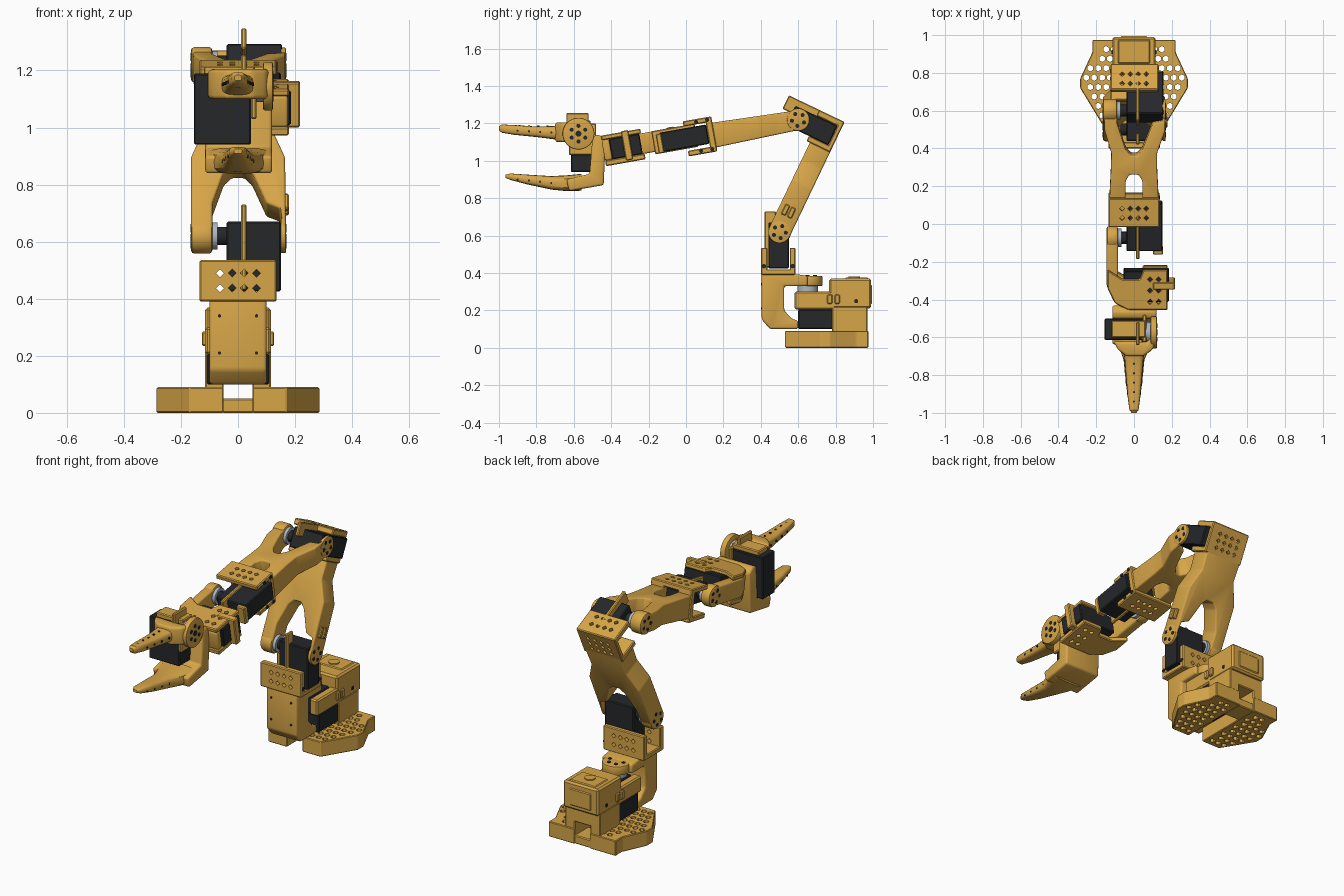
import bpy, bmesh
from math import radians, sin, cos, pi
from mathutils import Matrix, Vector

if "Cube" in bpy.data.objects:
    bpy.data.objects.remove(bpy.data.objects["Cube"])

def material(name, c):
    m = bpy.data.materials.new(name)
    m.diffuse_color = (*c, 1)
    m.use_nodes = True
    m.node_tree.nodes["Principled BSDF"].inputs["Base Color"].default_value = m.diffuse_color
    return m
GOLD = material("printed_gold", (0.68, 0.38, 0.065))
BLACK = material("motor_black", (0.018, 0.02, 0.023))
STEEL = material("horn_grey", (0.42, 0.48, 0.54))
ID = Matrix()

def frame(y, z, deg):
    return Matrix.Translation((0, y, z)) @ Matrix.Rotation(radians(deg), 4, 'X')

def finish(bm, name, mat, M=ID, bev=0.0, seg=2, smooth=True):
    bmesh.ops.recalc_face_normals(bm, faces=bm.faces[:])
    if bev:
        edges = [e for e in bm.edges if e.calc_face_angle(0) > 0.3]
        bmesh.ops.bevel(bm, geom=edges, offset=bev, segments=seg, profile=0.5, affect='EDGES', clamp_overlap=True)
    bm.transform(M)
    me = bpy.data.meshes.new(name)
    bm.to_mesh(me)
    bm.free()
    ob = bpy.data.objects.new(name, me)
    bpy.context.collection.objects.link(ob)
    me.materials.append(mat)
    if smooth:
        bpy.ops.object.select_all(action='DESELECT')
        ob.select_set(True)
        bpy.context.view_layer.objects.active = ob
        bpy.ops.object.shade_smooth_by_angle(angle=radians(35))
    return ob

def box(name, x, y, z, mat=GOLD, M=ID, bev=0.005, smooth=True):
    bm = bmesh.new()
    bmesh.ops.create_cube(bm, size=1)
    for v in bm.verts:
        v.co = [(a[0] + a[1]) / 2 + c * (a[1] - a[0]) for a, c in zip((x, y, z), v.co)]
    return finish(bm, name, mat, M, bev, 1, smooth)

def add_rod(bm, a, b, r, n):
    a, b = Vector(a), Vector(b)
    R = (b - a).to_track_quat('Z', 'Y').to_matrix().to_4x4()
    bmesh.ops.create_cone(bm, cap_ends=True, segments=n, radius1=r, radius2=r, depth=(b - a).length,
                          matrix=Matrix.Translation((a + b) / 2) @ R)

def rods(name, pairs, r, mat=GOLD, M=ID, n=32, bev=0.0):
    bm = bmesh.new()
    for a, b in pairs:
        add_rod(bm, a, b, r, n)
    return finish(bm, name, mat, M, bev)

def prism(name, pts, axis, lo, hi, mat=GOLD, M=ID, bev=0.01, taper=0.0, seg=3, smooth=True):
    bm = bmesh.new()
    bm.faces.new([bm.verts.new(Vector(p[:axis] + (lo,) + p[axis:])) for p in pts])
    new = bmesh.ops.extrude_face_region(bm, geom=bm.faces[:])['geom']
    for v in new:
        if isinstance(v, bmesh.types.BMVert):
            v.co[axis] = hi
    for v in bm.verts:
        v.co.y *= 1 + taper * v.co.z if taper else 1
    return finish(bm, name, mat, M, bev, seg, smooth)

def drill(ob, pairs, r, n=4, M=ID):
    cut = rods(ob.name + "_cutter", pairs, r, BLACK, M, n)
    cut.hide_render = True
    cut.hide_set(True)
    mod = ob.modifiers.new("holes", 'BOOLEAN')
    mod.operation, mod.object = 'DIFFERENCE', cut

def loft(name, secs, n=16, mat=GOLD):
    # rounded sections (x, y, z, half width, half height) swept along y
    bm = bmesh.new()
    rings = []
    for x, y, z, w, h in secs:
        ring = []
        for i in range(n):
            c, s = cos(2 * pi * i / n), sin(2 * pi * i / n)
            ring.append(bm.verts.new((x + w * abs(c) ** .6 * (1 if c > 0 else -1), y, z + h * abs(s) ** .6 * (1 if s > 0 else -1))))
        rings.append(ring)
    for a, b in zip(rings, rings[1:]):
        for i in range(n):
            bm.faces.new((a[i], a[(i + 1) % n], b[(i + 1) % n], b[i]))
    bm.faces.new(rings[0])
    bm.faces.new(rings[-1])
    return finish(bm, name, mat)

def screws(name, x0, x1, M, ring=0.034, n=5, r=0.011, y=0, z=0):
    c = [(y + ring * sin(2 * pi * i / n), z + ring * cos(2 * pi * i / n)) for i in range(n)]
    rods(name, [((x0, p, q), (x1, p, q)) for p, q in c], r, BLACK, M, 12)

def joint(name, M, left=-0.165, inner=-0.09, right=True):
    # rounded fork ends, servo horn and screw rings around the local x axis
    rods(name + "_left_cap", [((left, 0, 0), (inner, 0, 0))], 0.062, GOLD, M, 40, 0.012)
    rods(name + "_horn", [((inner - .01, 0, 0), (inner + .018, 0, 0))], 0.048, STEEL, M)
    rods(name + "_shaft", [((inner, 0, 0), (-0.03, 0, 0))], 0.032, BLACK, M)
    screws(name + "_left_screws", left - .001, left + .01, M)
    if right:
        rods(name + "_right_cap", [((0.15, 0, 0), (0.168, 0, 0))], 0.06, GOLD, M, 40, 0.004)
        screws(name + "_right_screws", 0.16, 0.1695, M)

F1, F2, F3 = frame(.50, .62, -25.6), frame(.60, 1.22, 100), frame(-.073, 1.12, 100)
HX = (-.063, -.02, .022, .065)

# Base: perforated wings, bridge, housing around the pan motor
for s, side in ((1, "right"), (-1, "left")):
    out = [(.05, .53), (.17, .53), (.285, .72), (.285, .77), (.22, .91), (.22, .975), (.05, .975)]
    wing = prism(side + "_base_wing", [(s * x, y) for x, y in out], 2, 0, .09, bev=.004, seg=1, smooth=False)
    holes = []
    for j in range(8):
        for i in range(6):
            x, y = .085 + .042 * i + .021 * (j % 2), .575 + .05 * j
            if x < min(.26, .145 + (y - .53) * .6, .19 + (.91 - y) * .5 if y < .91 else .19):
                holes.append(((s * x, y, -.1), (s * x, y, .2)))
    drill(wing, holes, .017, 6)
    a, b = sorted((s * .05, s * .115))
    box(side + "_base_post", (a, b), (.78, .97), (.08, .22))
    a, b = sorted((s * .063, s * .115))
    box(side + "_housing_arm", (a, b), (.58, .80), (.205, .30), bev=.008)
    a, b = sorted((s * .11, s * .127))
    for k, y in enumerate((.755, .795)):
        box(f"{side}_housing_clip_{k}", (a, b), (y, y + .028), (.235, .285))
box("base_bridge", (-.055, .055), (.84, .97), (0, .05))
box("base_post_top", (-.115, .115), (.78, .97), (.13, .22))
hous = box("rear_housing", (-.115, .115), (.765, .99), (.21, .37), bev=.01)
box("rear_housing_panel", (-.07, .07), (.98, .995), (.235, .335))
box("rear_housing_lid", (-.085, .085), (.85, .975), (.36, .375))
rods("lid_button", [((0, .90, .37), (0, .90, .382))], .03, GOLD)
rods("housing_side_screws", [((-.118, .91, .25), (.118, .91, .25))], .011, BLACK, n=12)
box("pan_motor", (-.11, .11), (.60, .785), (.10, .205), BLACK)
box("pan_motor_top", (-.063, .063), (.60, .80), (.20, .30), BLACK)
rods("pan_horn", [((0, .65, .29), (0, .65, .335))], .055, STEEL)

# Turning shoulder: C-shaped bracket and its motor cradle
prism("shoulder_bracket", [(.405, .40), (.405, .15), (.45, .10), (.60, .10), (.60, .145), (.565, .155), (.525, .20),
      (.525, .33), (.65, .33), (.65, .385), (.54, .40)], 0, -.1, .1, bev=.012)
rods("pan_cap", [((0, .65, .33), (0, .65, .385))], .08, GOLD, n=48, bev=.008)
screws("pan_cap_screws", .375, .388, Matrix.Translation((0, .65, 0)) @ Matrix.Rotation(radians(-90), 4, 'Y'), .045, 6)
rods("bracket_front_screws", [((x, .40, z), (x, .41, z)) for x in (-.065, .065) for z in (.21, .34)], .006, BLACK, n=12)
box("shoulder_cradle_floor", (-.135, .135), (.40, .585), (.39, .42))
for nm, y in (("front", (.40, .435)), ("back", (.555, .585))):
    p = box(f"shoulder_cradle_{nm}", (-.135, .135), y, (.395, .535), smooth=False)
    drill(p, [((x, y[0] - .05, z), (x, y[1] + .05, z)) for x in HX for z in (.437, .49)], .014)
box("shoulder_motor", (-.04, .15), (.44, .55), (.425, .67), BLACK)
box("shoulder_motor_fin", (.01, .03), (.42, .48), (.43, .73))
rods("shoulder_cradle_screws", [((.13, y, .437), (.137, y, .437)) for y in (.417, .57)], .012, BLACK, n=12)

# Upper arm: fork, joint ends and elbow motor cradle
joint("shoulder_joint", F1)
prism("upper_arm", [(-.165, 0), (-.165, .28), (-.115, .40), (-.12, .53), (.12, .53), (.115, .40), (.165, .28), (.168, 0),
      (.15, 0), (.15, .08), (.10, .10), (.05, .22), (.022, .25), (-.022, .25), (-.05, .22), (-.09, .10), (-.09, 0)],
      1, -.06, .06, GOLD, F1, .016)
for k in (0, 1):
    box(f"upper_arm_clip_{k}", (.155, .178), (-.035 + .035 * k, -.008 + .035 * k), (.09, .15), GOLD, F1)
p = box("elbow_cradle_back", (-.125, .13), (.035, .06), (.50, .68), GOLD, F1, smooth=False)
drill(p, [((x, 0, z), (x, .1, z)) for x in HX for z in (.545, .585, .625)], .013, 4, F1)
p = box("elbow_cradle_top", (-.125, .13), (-.09, .06), (.645, .68), GOLD, F1, smooth=False)
drill(p, [((x, y, .6), (x, y, .72)) for x in HX for y in (-.055, .0)], .014, 4, F1)
box("elbow_cradle_floor", (-.125, .13), (-.08, .06), (.50, .532), GOLD, F1)
box("elbow_motor", (-.04, .155), (-.215, .035), (.53, .645), BLACK, F1)
box("elbow_motor_fin", (.01, .03), (-.27, .0), (.60, .68), GOLD, F1)

# Forearm: fork with a second slot, and wrist motor cradle (local y is up, z runs forward)
joint("elbow_joint", F2)
prism("forearm", [(-.16, 0), (-.155, .10), (-.12, .22), (-.122, .3), (-.13, .47), (-.045, .47), (-.045, .37), (-.025, .335),
      (.025, .335), (.045, .37), (.045, .47), (.13, .47), (.122, .3), (.122, .22), (.165, .10), (.166, 0), (.15, 0),
      (.15, .05), (.10, .06), (.045, .20), (.015, .235), (-.015, .235), (-.045, .20), (-.09, .06), (-.09, 0)],
      1, -.055, .05, GOLD, F2, .014, .6)
for nm, t in (("top", (.07, .098)), ("bottom", (-.092, -.062))):
    p = box(f"wrist_cradle_{nm}", (-.135, .135), t, (.455, .61), GOLD, F2, smooth=False)
    drill(p, [((x, t[0] - .05, s), (x, t[1] + .05, s)) for x in HX for s in (.51, .56)], .014, 4, F2)
for k, x in enumerate(((-.135, -.045), (.045, .135))):
    box(f"wrist_cradle_wall_{k}", x, (-.085, .09), (.455, .49), GOLD, F2)
box("wrist_motor", (-.04, .15), (-.045, .06), (.49, .745), BLACK, F2)
box("wrist_motor_fin", (.01, .03), (-.05, .075), (.55, .785), GOLD, F2)
box("wrist_motor_end", (.10, .153), (-.05, .055), (.735, .765), GOLD, F2)
rods("wrist_cradle_screws", [((.13, t, s), (.138, t, s)) for t in (-.075, .083) for s in (.48, .54)], .011, BLACK, F2, 12)

# Wrist link: one side leg sweeping into the roll motor cradle
joint("wrist_joint", F3, -.145, -.085, False)
prism("wrist_link", [(-.145, 0), (-.145, .25), (-.11, .33), (-.03, .375), (.175, .375), (.175, .335), (0, .335),
      (-.07, .28), (-.085, .22), (-.085, 0)], 1, -.055, .055, GOLD, F3, .01)
for nm, t in (("top", (.055, .08)), ("bottom", (-.085, -.055))):
    p = prism(f"roll_cradle_{nm}", [(-.14, .16), (-.14, .26), (-.10, .34), (-.03, .375), (.178, .375), (.178, .16), (.05, .16),
          (.03, .21), (-.06, .21)], 1, *t, GOLD, F3, .005, seg=1, smooth=False)
    drill(p, [((x, t[0] - .05, s), (x, t[1] + .05, s)) for x in (.085, .13) for s in (.21, .27, .33)], .015, 4, F3)
box("roll_motor", (-.055, .185), (-.055, .056), (.17, .335), BLACK, F3)
box("roll_motor_fin", (.10, .217), (-.075, .085), (.225, .265), GOLD, F3)
rods("roll_horn", [((-.02, 0, .36), (-.02, 0, .392))], .055, STEEL, F3)

# Gripper: fixed jaw with back plate, motor and moving jaw
prism("gripper_body", [(-.50, 1.13), (-.465, 1.14), (-.43, 1.11), (-.44, .87), (-.625, .838), (-.64, .90), (-.515, .93)],
      0, -.115, .12, bev=.012)
loft("fixed_jaw", [(.003, -.56, .885, .115, .045), (.003, -.64, .88, .085, .042), (0, -.72, .882, .055, .036),
                   (0, -.85, .90, .042, .026), (0, -.94, .915, .03, .017), (0, -.965, .917, .014, .008)])
box("gripper_motor", (-.155, .045), (-.615, -.50), (.94, 1.19), BLACK, frame(-.0, 0, 0))
box("gripper_motor_fin", (.01, .03), (-.64, -.52), (1.10, 1.255))
box("gripper_side_plate", (.045, .065), (-.625, -.48), (1.03, 1.20))
box("gripper_motor_lid", (-.12, .06), (-.60, -.51), (1.185, 1.215))
G = frame(-.575, 1.145, 0)
rods("jaw_horn", [((.04, 0, 0), (.092, 0, 0))], .055, STEEL, G)
rods("jaw_pivot_cap", [((.088, 0, 0), (.122, 0, 0))], .085, GOLD, G, 48, .006)
screws("jaw_pivot_screws", .115, .124, G, .042, 6)
rods("jaw_pivot_center", [((.115, 0, 0), (.124, 0, 0))], .016, BLACK, G, 16)
prism("moving_jaw_bridge", [(-.11, -.62), (-.085, -.665), (-.04, -.70), (.05, -.70), (.10, -.665), (.122, -.60), (.088, -.60),
      (.07, -.625)], 2, 1.10, 1.205, bev=.014)
loft("moving_jaw", [(0, -.645, 1.15, .075, .05), (0, -.70, 1.15, .052, .036), (0, -.80, 1.155, .043, .028),
                    (0, -.92, 1.165, .033, .026), (0, -.985, 1.172, .024, .022), (0, -1.0, 1.174, .012, .01)])
rods("moving_jaw_dots", [((0, y, 1.16), (0, y, 1.189 + (y < -.85) * .003)) for y in (-.74, -.79, -.84, -.89, -.94)], .006, BLACK, n=10)
for nm, z0, dz in (("moving", 1.153, -.05), ("fixed", .885, -.10)):
    rods(nm + "_jaw_side_dots", [((-w, y, z0 + dz * (y + .75)), (w, y, z0 + dz * (y + .75)))
         for y, w in ((-.72, .056), (-.78, .05), (-.84, .044), (-.90, .037))], .006, BLACK, n=10)
